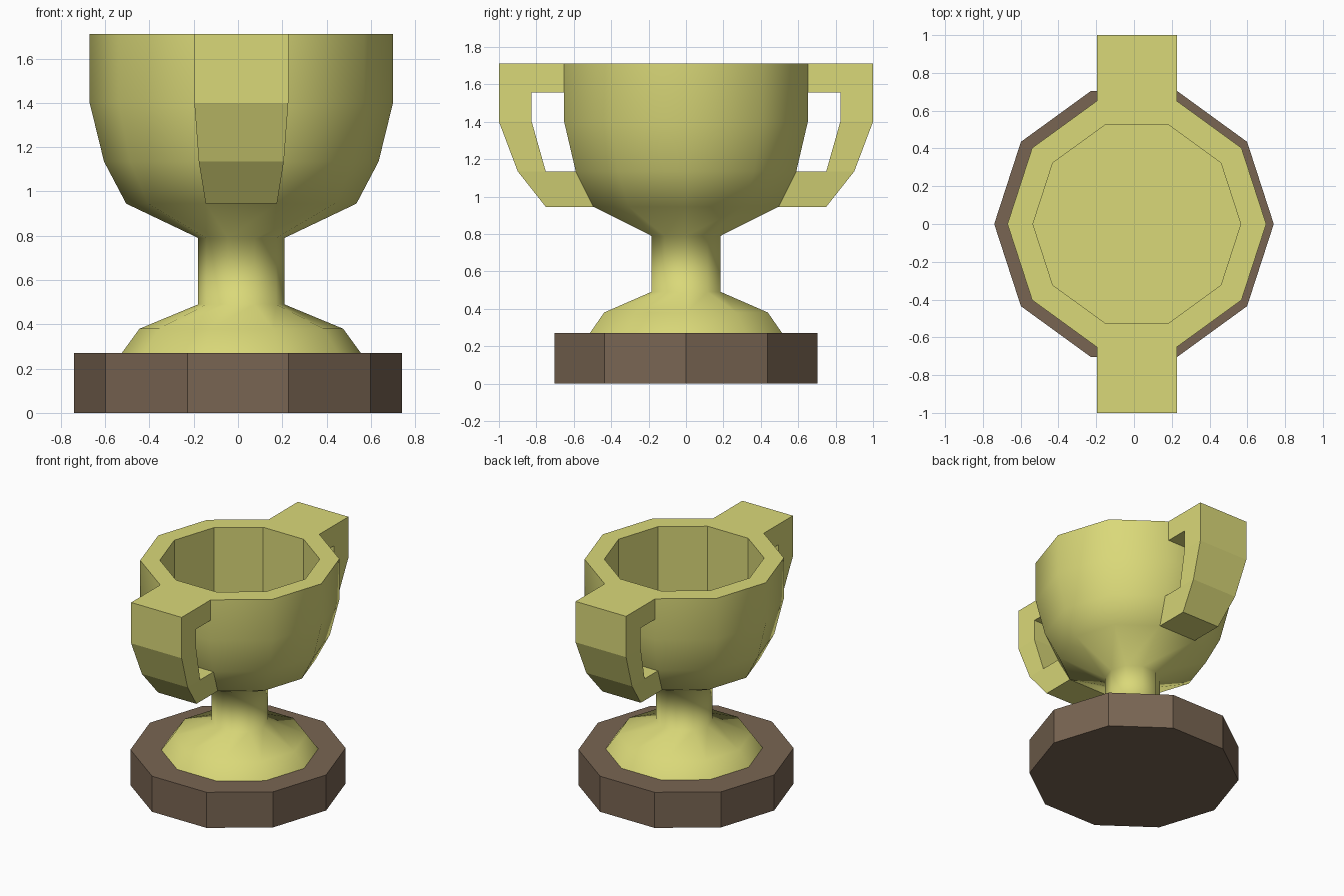
import bpy, bmesh
from math import cos, sin, pi

if "Cube" in bpy.data.objects:
    bpy.data.objects.remove(bpy.data.objects["Cube"])

SIDES = 10
CX = 0.015  # the cup sits slightly off the plinth centre


def material(name, color):
    m = bpy.data.materials.new(name)
    m.diffuse_color = color
    m.use_nodes = True
    m.node_tree.nodes["Principled BSDF"].inputs["Base Color"].default_value = m.diffuse_color
    return m


gold = material("gold", (0.70, 0.69, 0.19, 1))
wood = material("wood", (0.19, 0.13, 0.085, 1))


def finish(bm, name, mat):
    bmesh.ops.remove_doubles(bm, verts=bm.verts, dist=1e-5)
    bmesh.ops.recalc_face_normals(bm, faces=bm.faces)
    mesh = bpy.data.meshes.new(name)
    bm.to_mesh(mesh)
    bm.free()
    mesh.materials.append(mat)
    ob = bpy.data.objects.new(name, mesh)
    bpy.context.collection.objects.link(ob)
    return ob


def lathe(name, profile, mat, cx=0.0, smooth_rows=0):
    """Ten-sided turned solid, capped at both ends; first rows are smooth."""
    bm = bmesh.new()
    rings = [[bm.verts.new((cx + r * cos(2 * pi * i / SIDES),
                            r * sin(2 * pi * i / SIDES), z))
              for i in range(SIDES)] for r, z in profile]
    for row, (a, b) in enumerate(zip(rings, rings[1:])):
        for i in range(SIDES):
            j = (i + 1) % SIDES
            f = bm.faces.new((a[i], a[j], b[j], b[i]))
            f.smooth = row < smooth_rows
    bm.faces.new(rings[0])
    bm.faces.new(rings[-1])
    # keep creases wherever a smooth face meets a flat one
    for e in bm.edges:
        if not all(f.smooth for f in e.link_faces):
            e.smooth = False
    return finish(bm, name, mat)


# Wooden plinth
lathe("plinth", [(0.74, 0), (0.74, 0.27)], wood)

# Foot, stem and bowl in one profile, then over the rim and into the cavity
lathe("cup", [(0.54, 0.27), (0.46, 0.38), (0.195, 0.49), (0.195, 0.79),
              (0.52, 0.945), (0.62, 1.135), (0.685, 1.40), (0.685, 1.71),
              (0.55, 1.71), (0.55, 1.10)], gold, CX, smooth_rows=7)

# Handles: outer and inner (y, z) outlines, narrowing with the bowl's facet
OUTER = [(0.65, 1.71), (1.0, 1.71), (1.0, 1.40), (0.90, 1.135),
         (0.75, 0.945), (0.495, 0.945)]
INNER = [(0.65, 1.555), (0.825, 1.555), (0.825, 1.40), (0.75, 1.135),
         (0.75, 1.135), (0.59, 1.135)]
HALF_WIDTH = {1.71: 0.212, 1.555: 0.212, 1.40: 0.212, 1.135: 0.192, 0.945: 0.161}


def handle(name, side):
    bm = bmesh.new()
    sections = []
    for o, n in zip(OUTER, INNER):
        corners = [(o, -1), (o, 1), (n, 1), (n, -1)]
        sections.append([bm.verts.new((CX + s * HALF_WIDTH[z], side * y, z))
                         for (y, z), s in corners])
    for a, b in zip(sections, sections[1:]):
        for i in range(4):
            j = (i + 1) % 4
            bm.faces.new((a[i], a[j], b[j], b[i]))
    # caps rest against the bowl
    bm.faces.new(sections[0])
    bm.faces.new(sections[-1])
    finish(bm, name, gold)


handle("front_handle", -1)
handle("back_handle", 1)
